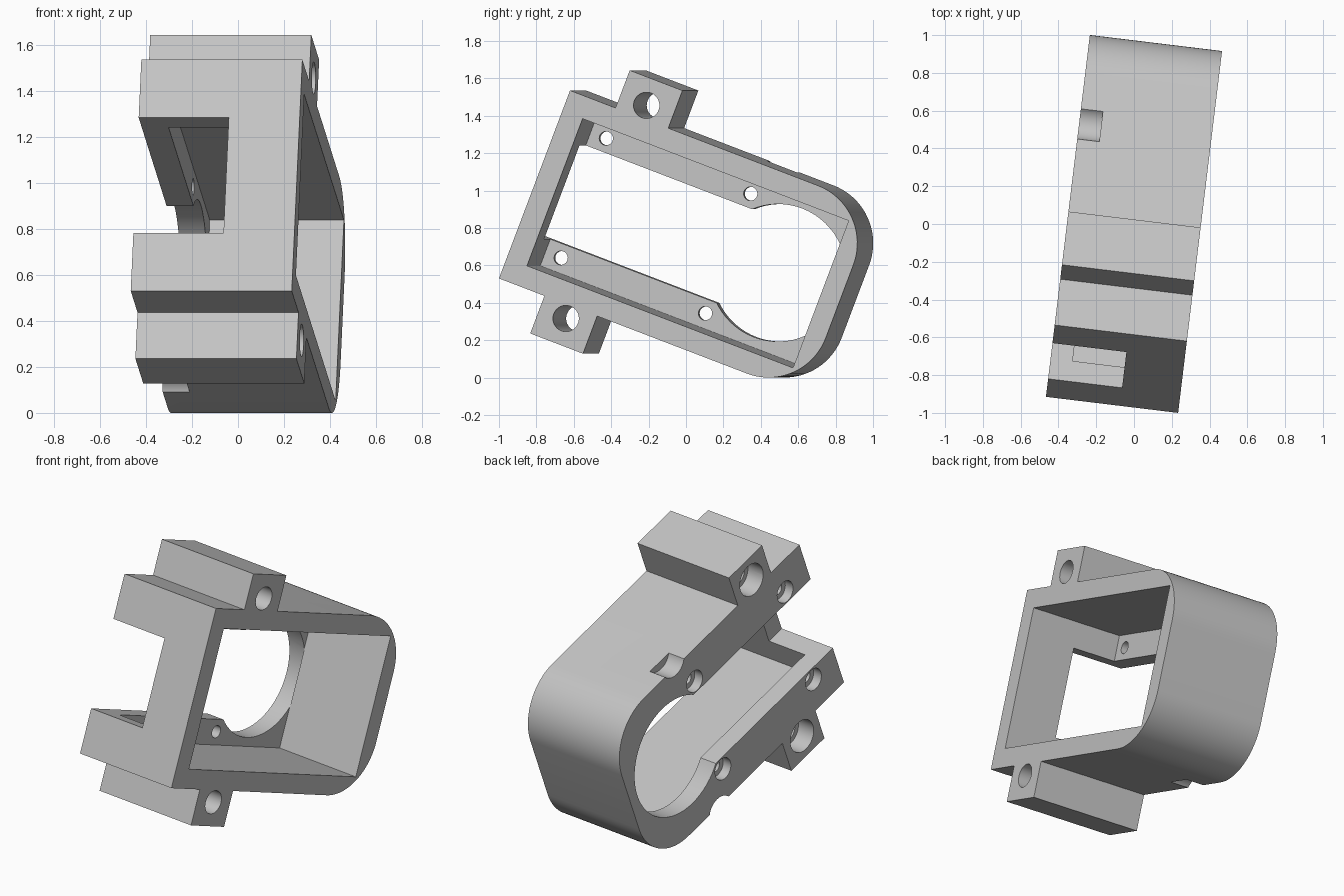
import bpy, bmesh, math
from mathutils import Matrix, Vector

if "Cube" in bpy.data.objects:
    bpy.data.objects.remove(bpy.data.objects["Cube"], do_unlink=True)

# Main sizes: x is depth, y is length, z is height before the part is tilted
HALF, LENGTH, HEIGHT = 0.3525, 1.758, 1.0755
WALL, PLATE, CORNER = 0.117, 0.1175, 0.33
LUG_START, LUG_END, LUG_RISE = 0.262, 0.566, 0.215
MID = HEIGHT / 2
SLOT = 0.268
PLATE_IN = -HALF + PLATE

grey = bpy.data.materials.new("light_grey")
grey.use_nodes = True
colour = (0.55, 0.55, 0.55, 1)
grey.diffuse_color = colour
grey.node_tree.nodes["Principled BSDF"].inputs["Base Color"].default_value = colour


def prism(name, points, vec):
    """Extrude a closed loop of 3D points along a vector."""
    bm = bmesh.new()
    face = bm.faces.new([bm.verts.new(p) for p in points])
    new = bmesh.ops.extrude_face_region(bm, geom=[face])["geom"]
    verts = [v for v in new if isinstance(v, bmesh.types.BMVert)]
    bmesh.ops.translate(bm, verts=verts, vec=vec)
    bmesh.ops.recalc_face_normals(bm, faces=bm.faces)
    mesh = bpy.data.meshes.new(name)
    bm.to_mesh(mesh)
    bm.free()
    mesh.materials.append(grey)
    obj = bpy.data.objects.new(name, mesh)
    bpy.context.collection.objects.link(obj)
    return obj


def arc(cy, cz, r, start, end, n):
    angles = [math.radians(start + (end - start) * i / n) for i in range(n + 1)]
    return [(cy + r * math.cos(a), cz + r * math.sin(a)) for a in angles]


def along_depth(name, outline, x0, x1):
    return prism(name, [(x0, y, z) for y, z in outline], (x1 - x0, 0, 0))


def cut(obj, cutter):
    mod = obj.modifiers.new(cutter.name, "BOOLEAN")
    mod.operation, mod.solver, mod.object = "DIFFERENCE", "EXACT", cutter
    bpy.context.view_layer.objects.active = obj
    bpy.ops.object.modifier_apply(modifier=mod.name)
    bpy.data.objects.remove(cutter, do_unlink=True)


def cut_round(y, z, r, x0, x1, n=32):
    cut(housing, along_depth("round_cutter", arc(y, z, r, 0, 360, n)[:-1], x0, x1))


# Outer shell with rounded back and a lug above and below
lower = [(0, 0), (LUG_START, 0), (LUG_START, -LUG_RISE), (LUG_END, -LUG_RISE), (LUG_END, 0)]
upper = [(y, HEIGHT - z) for y, z in reversed(lower)]
centre = LENGTH - CORNER
back = arc(centre, CORNER, CORNER, -90, 0, 20) + arc(centre, HEIGHT - CORNER, CORNER, 0, 90, 20)
housing = along_depth("housing", lower + back + upper, -HALF, HALF)

# Rectangular cavity, leaving a plate on one side
y0, y1, z0, z1 = WALL, 1.65, WALL, HEIGHT - WALL
cut(housing, along_depth("cavity_cutter", [(y0, z0), (y1, z0), (y1, z1), (y0, z1)], PLATE_IN, 0.6))

# Slot through the plate, turning into a wider notch in the front wall
bend = [(-0.6, -0.1), (0.042, -0.1), (0.042, 0.15), (-0.2, 0.15), (-0.2, 1.25), (-0.6, 1.25)]
cut(housing, prism("slot_cutter", [(x, y, MID - SLOT) for x, y in bend], (0, 0, 2 * SLOT)))

# Large round opening at the end of the slot
cut_round(1.327, MID, 0.3675, -0.6, PLATE_IN + 0.002, 64)

for side in (-1, 1):
    # Lug holes with wide recesses
    z = MID + side * (MID + 0.072)
    cut_round(0.413, z, 0.07, -0.6, 0.6)
    cut_round(0.413, z, 0.1, -0.6, PLATE_IN)
    # Plate screw holes with shallow recesses
    for y in (0.206, 1.038):
        z = MID + side * 0.342
        cut_round(y, z, 0.037, -0.6, PLATE_IN + 0.05)
        cut_round(y, z, 0.068, -0.6, -HALF + 0.06)
    # Scoops in the outer walls
    cut_round(1.148, MID + side * (MID + 0.05), 0.1, -0.6, PLATE_IN)

# Tilt the part into its resting pose
housing.rotation_euler = (math.radians(-20.85), 0, math.radians(-6.92))
housing.location = (-0.1163, -0.9575, 0.53)
bpy.ops.object.select_all(action="DESELECT")
housing.select_set(True)
bpy.context.view_layer.objects.active = housing
bpy.ops.object.shade_smooth_by_angle(angle=math.radians(25))
